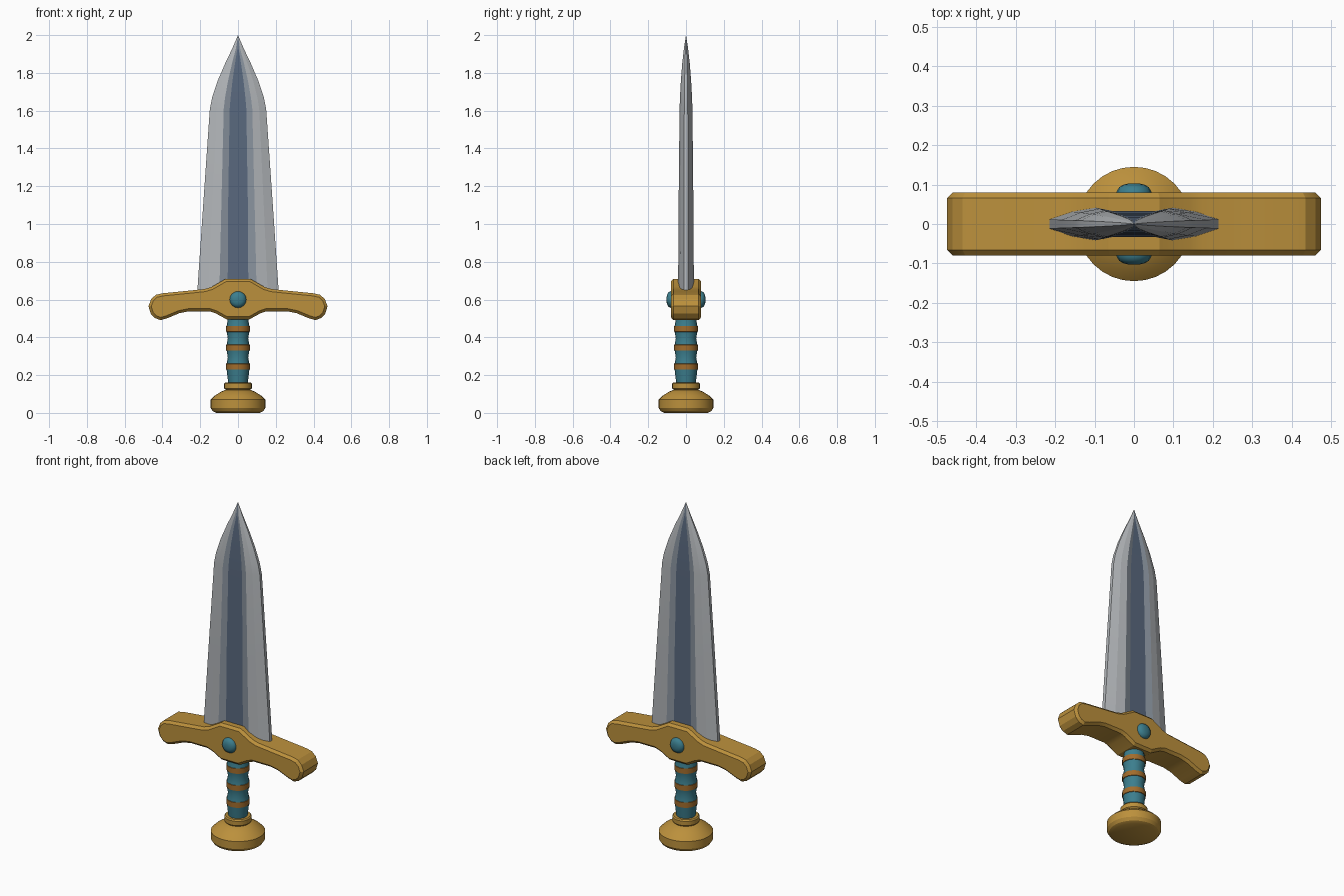
import bpy, bmesh, math
from mathutils import Matrix

if "Cube" in bpy.data.objects:
    bpy.data.objects.remove(bpy.data.objects["Cube"])


def material(name, rgb):
    m = bpy.data.materials.new(name)
    m.diffuse_color = (*rgb, 1)
    m.use_nodes = True
    m.node_tree.nodes["Principled BSDF"].inputs["Base Color"].default_value = m.diffuse_color
    return m


gold = material("gold", (0.50, 0.28, 0.045))
bronze = material("bronze", (0.36, 0.15, 0.025))
teal = material("teal", (0.045, 0.21, 0.27))
silver = material("silver", (0.45, 0.47, 0.49))
grey_steel = material("grey_steel", (0.25, 0.29, 0.34))
dark_steel = material("dark_steel", (0.10, 0.14, 0.21))


def finish(name, bm, mats, angle=None):
    bmesh.ops.recalc_face_normals(bm, faces=bm.faces)
    me = bpy.data.meshes.new(name)
    bm.to_mesh(me)
    bm.free()
    ob = bpy.data.objects.new(name, me)
    bpy.context.collection.objects.link(ob)
    for m in mats:
        me.materials.append(m)
    if angle:
        bpy.ops.object.select_all(action='DESELECT')
        ob.select_set(True)
        bpy.context.view_layer.objects.active = ob
        bpy.ops.object.shade_smooth_by_angle(angle=math.radians(angle))
    return ob


def lathe(name, profile, mats, segments=24, rule=None, angle=30, transform=None):
    """Spin (radius, height) points around z and cap both ends."""
    bm = bmesh.new()
    rings = [[bm.verts.new((r * math.cos(a), r * math.sin(a), z))
              for a in (2 * math.pi * i / segments for i in range(segments))]
             for r, z in profile]
    for a, b in zip(rings, rings[1:]):
        for i in range(segments):
            j = (i + 1) % segments
            f = bm.faces.new((a[i], a[j], b[j], b[i]))
            if rule:
                f.material_index = rule(f.calc_center_median().z)
    bm.faces.new(rings[0])
    bm.faces.new(rings[-1])
    if transform:
        bm.transform(transform)
    return finish(name, bm, mats, angle)


# Blade: fullered cross-section lofted to the point
bm = bmesh.new()
rings = []
# height, half width, half thickness, fuller half width
for z, w, t, f in [(0.62, 0.217, 0.042, 0.055), (1.12, 0.183, 0.039, 0.052),
                   (1.61, 0.149, 0.034, 0.044), (1.67, 0.137, 0.032, 0.039),
                   (1.76, 0.107, 0.027, 0.029), (1.85, 0.068, 0.020, 0.016),
                   (1.93, 0.030, 0.011, 0.003)]:
    ridge = f + 0.4 * (w - f) * (0.68 if z < 1.6 else 0.75)
    quarter = [(w, t * 0.27), ((w + ridge) / 2, t * 0.75), (ridge, t), (f, t * 0.8)]
    half = quarter + [(-x, y) for x, y in reversed(quarter)]
    loop = half + [(x, -y) for x, y in reversed(half)]
    rings.append([bm.verts.new((x, y, z)) for x, y in loop])
tip = bm.verts.new((0, 0, 2.0))
n = len(rings[0])
side = [0, 0, 1, 2, 1, 0, 0, 0]          # colour of each strip across one side
for k, a in enumerate(rings):
    for i in range(n):
        j = (i + 1) % n
        if k + 1 < len(rings):
            b = rings[k + 1]
            face = bm.faces.new((a[i], a[j], b[j], b[i]))
        else:
            face = bm.faces.new((a[i], a[j], tip))
        face.material_index = side[i % 8]
bm.faces.new(rings[0])
finish("blade", bm, [silver, grey_steel, dark_steel], 8)

# Crossguard: mirrored outline, extruded and chamfered
right = [(0.065, 0.71), (0.14, 0.667), (0.175, 0.656), (0.28, 0.645), (0.40, 0.633),
         (0.435, 0.625), (0.46, 0.602), (0.474, 0.565), (0.462, 0.525), (0.44, 0.502),
         (0.41, 0.491), (0.375, 0.501), (0.31, 0.528), (0.26, 0.538), (0.15, 0.538),
         (0.12, 0.528), (0.06, 0.495)]
outline = right + [(-x, z) for x, z in reversed(right)]
bm = bmesh.new()
front = bm.faces.new([bm.verts.new((x, -0.08, z)) for x, z in outline])
ext = bmesh.ops.extrude_face_region(bm, geom=[front])
bmesh.ops.translate(bm, vec=(0, 0.16, 0),
                    verts=[v for v in ext["geom"] if isinstance(v, bmesh.types.BMVert)])
rims = [e for e in bm.edges if abs(e.verts[0].co.y - e.verts[1].co.y) < 0.01]
bmesh.ops.bevel(bm, geom=rims, offset=0.014, segments=1, affect='EDGES')
finish("crossguard", bm, [gold], 20)

# Gems on both faces of the guard
for name, s in (("front_gem", 1), ("back_gem", -1)):
    turn = Matrix.Translation((0, 0, 0.6)) @ Matrix.Rotation(s * math.pi / 2, 4, 'X')
    lathe(name, [(0.044, 0.06), (0.044, 0.082), (0.038, 0.093), (0.026, 0.1), (0.012, 0.103)],
          [teal], 16, None, 40, turn)

# Grip: wavy handle with three raised bands
bands = (0.245, 0.345, 0.445)
profile = [(0.051, 0.15)]
for c in bands:
    profile += [(0.060, c - 0.016), (0.063, c - 0.015), (0.063, c + 0.015),
                (0.060, c + 0.016), (0.054, c + 0.05)]
profile.append((0.054, 0.52))
lathe("grip", profile, [teal, bronze], 16,
      lambda z: int(any(abs(z - c) < 0.0158 for c in bands)))

# Collar and pommel
lathe("collar", [(0.06, 0.10), (0.066, 0.124), (0.073, 0.13), (0.073, 0.155), (0.067, 0.162)],
      [gold], 24)
lathe("pommel", [(0.116, 0.0), (0.134, 0.009), (0.145, 0.026), (0.145, 0.07), (0.122, 0.092),
                 (0.09, 0.112), (0.06, 0.124)], [gold], 32)
